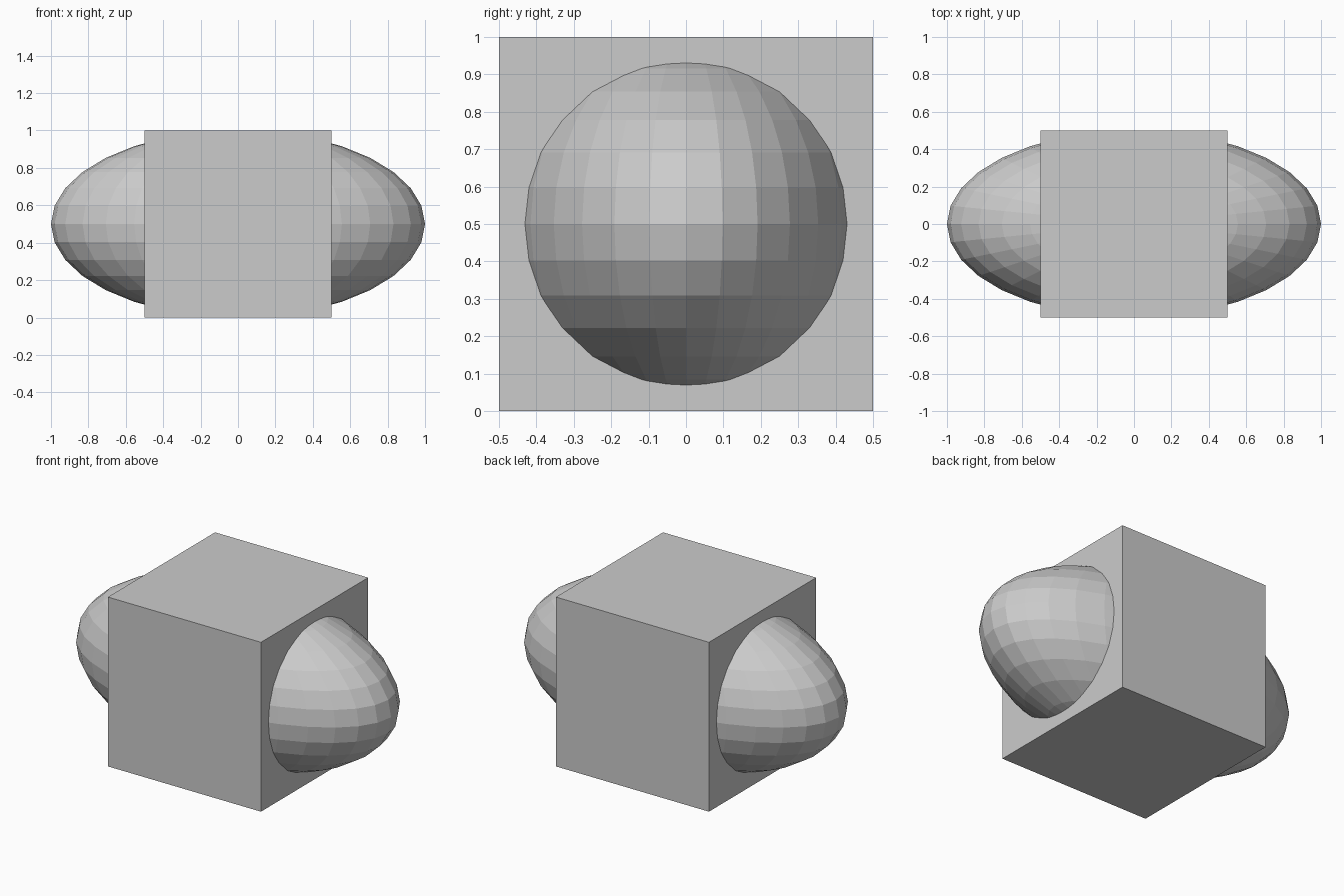
import bpy

if "Cube" in bpy.data.objects:
    bpy.data.objects.remove(bpy.data.objects["Cube"])

# Central cube
bpy.ops.mesh.primitive_cube_add(size=1, location=(0, 0, 0.5))
bpy.context.object.name = "block"

# Flat-shaded sphere stretched along x, passing through the cube
bpy.ops.mesh.primitive_uv_sphere_add(segments=32, ring_count=16, radius=0.5, location=(0, 0, 0.5))
ellipsoid = bpy.context.object
ellipsoid.name = "stretched_sphere"
ellipsoid.scale = (2, 1, 1)
bpy.ops.object.transform_apply(location=False, rotation=False, scale=True)
